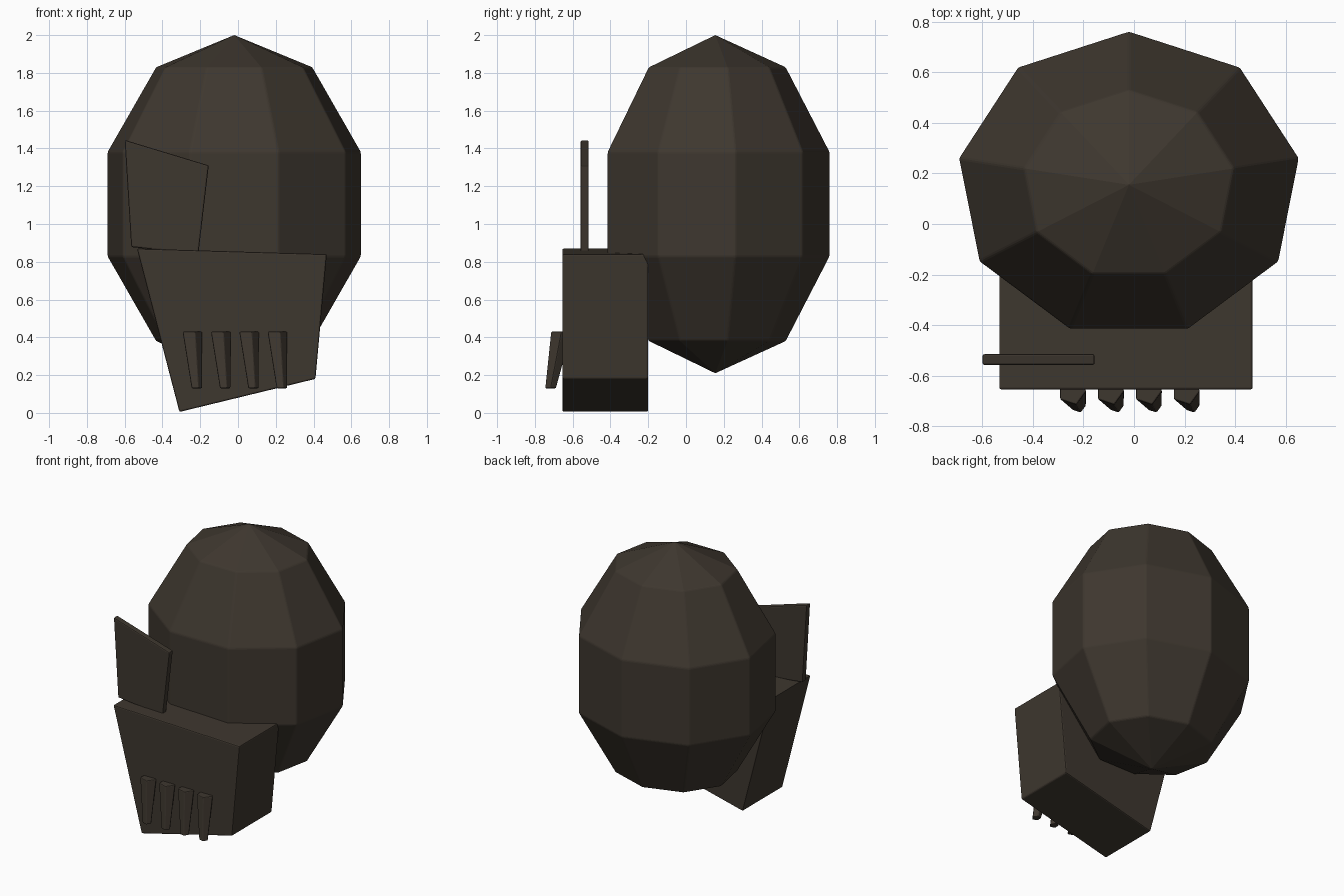
import bpy
import bmesh
from math import cos, sin, radians
from mathutils import Matrix

if "Cube" in bpy.data.objects:
    bpy.data.objects.remove(bpy.data.objects["Cube"], do_unlink=True)

# Single dark earthy colour
dark = bpy.data.materials.new("dark_brown")
dark.use_nodes = True
dark.diffuse_color = (0.048, 0.038, 0.028, 1)
dark.node_tree.nodes["Principled BSDF"].inputs["Base Color"].default_value = dark.diffuse_color


def finish(name, bm, bevel):
    """Turn a bmesh into a flat-shaded object with softened edges."""
    bmesh.ops.recalc_face_normals(bm, faces=bm.faces)
    mesh = bpy.data.meshes.new(name)
    bm.to_mesh(mesh)
    bm.free()
    mesh.materials.append(dark)
    obj = bpy.data.objects.new(name, mesh)
    bpy.context.collection.objects.link(obj)
    mod = obj.modifiers.new("soft_edges", 'BEVEL')
    mod.width = bevel
    mod.segments = 2
    mod.limit_method = 'ANGLE'
    mod.angle_limit = radians(20)
    return obj


def loft(name, ring_a, ring_b, bevel):
    """Closed solid joining two rings with the same number of points."""
    bm = bmesh.new()
    a = [bm.verts.new(p) for p in ring_a]
    b = [bm.verts.new(p) for p in ring_b]
    bm.faces.new(a)
    bm.faces.new(b)
    for i in range(len(a)):
        j = (i + 1) % len(a)
        bm.faces.new((a[i], a[j], b[j], b[i]))
    return finish(name, bm, bevel)


def slab(name, outline, front, back, bevel):
    """Front outline in x and z, given depth along y."""
    return loft(name, [(x, front, z) for x, z in outline],
                [(x, back, z) for x, z in outline], bevel)


def ring(x, y, z, radius, sides=5):
    turn = radians(360 / sides)
    return [(x + radius * cos(i * turn), y + radius * sin(i * turn), z) for i in range(sides)]


# Faceted egg-shaped body
bm = bmesh.new()
bmesh.ops.create_uvsphere(
    bm, u_segments=9, v_segments=5, radius=1,
    matrix=Matrix.Translation((-0.02, 0.155, 1.105)) @ Matrix.Diagonal((0.717, 0.637, 0.895, 1)))
finish("body", bm, 0.008)

# Palm block and thumb plate
slab("palm", [(-0.535, 0.87), (0.47, 0.84), (0.41, 0.18), (-0.31, 0.005)], -0.655, -0.2, 0.008)
slab("thumb", [(-0.6, 1.445), (-0.155, 1.31), (-0.21, 0.84), (-0.565, 0.878)], -0.558, -0.515, 0.008)

# Row of tapered fingers
for i in range(4):
    x = i * 0.15
    loft(f"finger_{i + 1}", ring(x - 0.246, -0.66, 0.43, 0.058),
         ring(x - 0.22, -0.717, 0.13, 0.031), 0.006)
